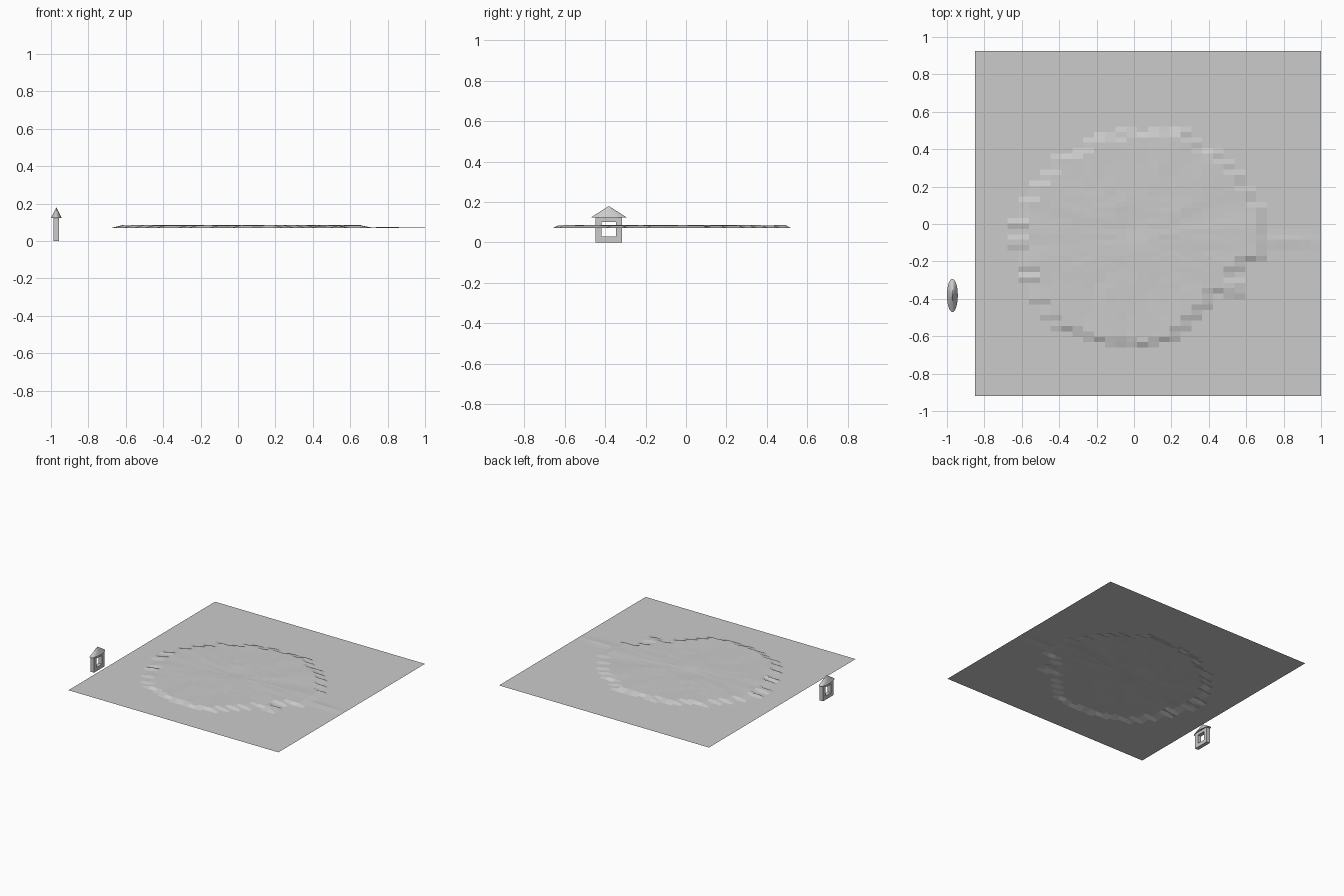
import bpy, bmesh, math, random
from mathutils import Vector, noise

if "Cube" in bpy.data.objects:
    bpy.data.objects.remove(bpy.data.objects["Cube"])

random.seed(3)
grey = bpy.data.materials.new("stone grey")
grey.diffuse_color = (0.6, 0.6, 0.6, 1)
grey.use_nodes = True
grey.node_tree.nodes["Principled BSDF"].inputs["Base Color"].default_value = grey.diffuse_color


def make(name, bm):
    me = bpy.data.meshes.new(name)
    bm.normal_update()
    bm.to_mesh(me)
    bm.free()
    me.materials.append(grey)
    ob = bpy.data.objects.new(name, me)
    bpy.context.collection.objects.link(ob)
    return ob


# Terrain: flat sheet with a low, ragged round plateau
CX, CY, BASE, RISE = 0.02, -0.07, 0.07, 0.014
OUTLINE = [(.70, -.16), (.70, .03), (.59, .24), (.41, .40), (.18, .52), (.02, .49), (-.29, .41),
           (-.48, .25), (-.64, -.04), (-.58, -.24), (-.50, -.45), (-.34, -.57), (-.07, -.65),
           (.08, -.66), (.20, -.60), (.35, -.49), (.40, -.41), (.58, -.39), (.56, -.35),
           (.38, -.33), (.52, -.24), (.60, -.20)]
polar = sorted((math.atan2(y - CY, x - CX) % math.tau, math.hypot(x - CX, y - CY)) for x, y in OUTLINE)
polar = [(polar[-1][0] - math.tau, polar[-1][1])] + polar + [(polar[0][0] + math.tau, polar[0][1])]


def edge_radius(a):
    for (a0, r0), (a1, r1) in zip(polar, polar[1:]):
        if a0 <= a <= a1:
            r = r0 + (r1 - r0) * (a - a0) / max(a1 - a0, 1e-6)
            return r + 0.018 * math.sin(38 * a) - 0.01
    return 0.6


def height(x, y):
    dx, dy = x - CX, y - CY
    r, a = math.hypot(dx, dy), math.atan2(dy, dx) % math.tau
    z = BASE
    if r < edge_radius(a):
        # radial furrows with a shallow bowl in the middle
        furrow = noise.noise(Vector((6 * math.cos(a), 6 * math.sin(a), r * 3)))
        z += RISE + 0.0035 * furrow * min(1, r / 0.3)
        z -= 0.006 * math.exp(-((x + 0.01) ** 2 + (y + 0.01) ** 2) / 0.006)
        z += 0.003 * math.exp(-(r / 0.2) ** 2)
    elif x > 0.6:
        # faint tail running to the right-hand border
        z += 0.005 * math.exp(-((y + 0.09) / 0.03) ** 2) * max(0.25, 1 - abs(x - 0.8) * 4)
    return z


bm = bmesh.new()
NX, NY = 32, 64
rows = []
for j in range(NY + 1):
    row = []
    for i in range(NX + 1):
        x, y = -0.85 + 1.85 * i / NX, -0.92 + 1.845 * j / NY
        row.append(bm.verts.new((x, y, height(x, y))))
    rows.append(row)
for j in range(NY):
    for i in range(NX):
        bm.faces.new((rows[j][i], rows[j][i + 1], rows[j + 1][i + 1], rows[j + 1][i]))
make("terrain", bm)

# Lantern: square frame open through x, under a flattened cone roof
LX, LY = -0.971, -0.382


def ring(bm, x, y0, y1, z0, z1):
    return [bm.verts.new((x, y, z)) for y, z in ((y0, z0), (y1, z0), (y1, z1), (y0, z1))]


bm = bmesh.new()
loops = []
for x in (LX - 0.015, LX + 0.015):
    loops.append((ring(bm, x, LY - 0.065, LY + 0.065, 0, 0.123),
                  ring(bm, x, LY - 0.035, LY + 0.035, 0.03, 0.1)))
(bo, bi), (fo, fi) = loops
for k in range(4):
    n = (k + 1) % 4
    for quad in ((fo[k], fo[n], fi[n], fi[k]), (bo[n], bo[k], bi[k], bi[n]),
                 (bo[k], bo[n], fo[n], fo[k]), (bi[n], bi[k], fi[k], fi[n])):
        bm.faces.new(quad)
bmesh.ops.recalc_face_normals(bm, faces=bm.faces)
make("lantern_frame", bm)

bm = bmesh.new()
bmesh.ops.create_cone(bm, cap_ends=True, segments=32, radius1=1, radius2=0, depth=1)
bmesh.ops.scale(bm, vec=(0.029, 0.089, 0.057), verts=bm.verts)
bmesh.ops.translate(bm, vec=(LX, LY, 0.1515), verts=bm.verts)
make("lantern_roof", bm)
